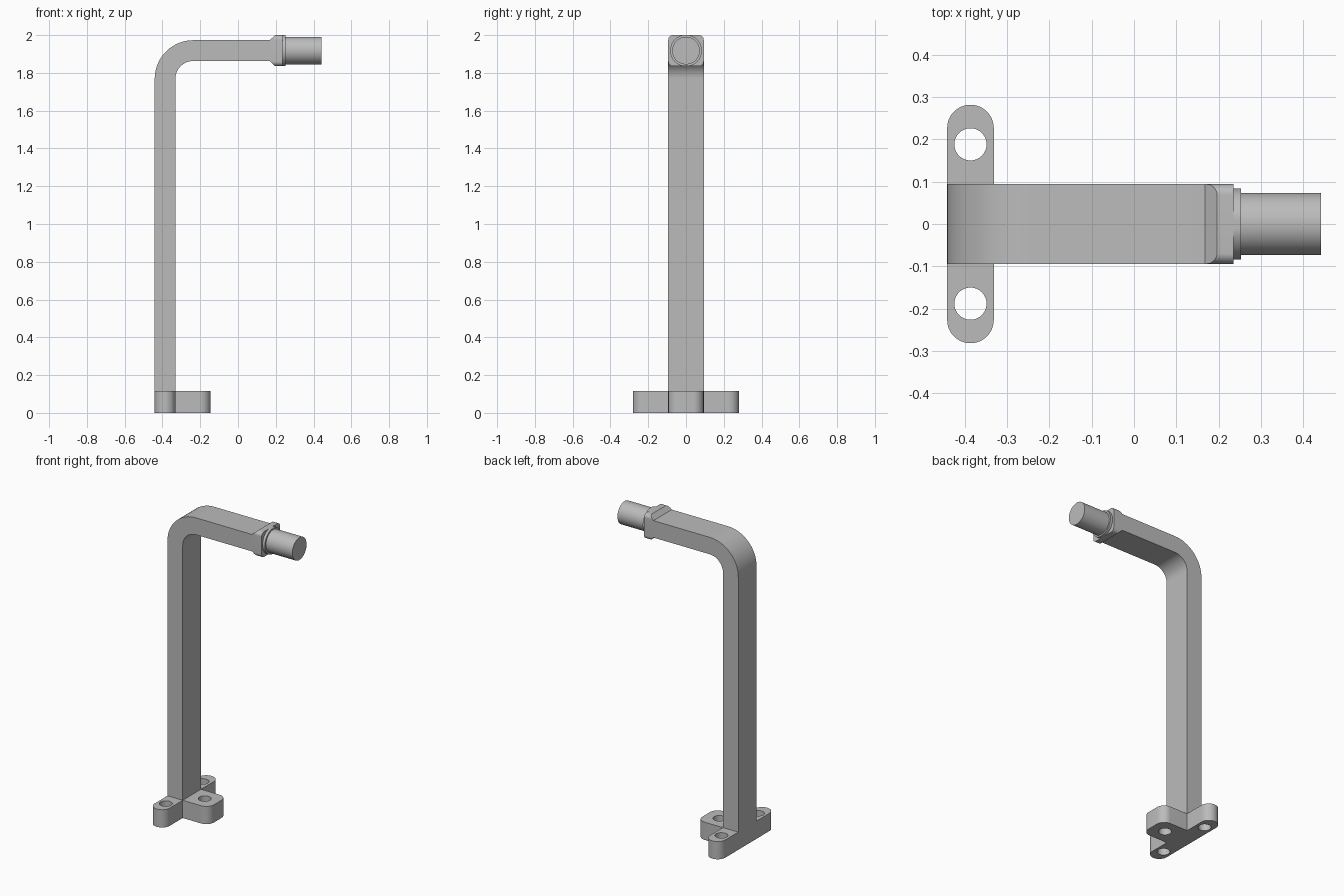
import bpy, bmesh
from math import sin, cos, pi, radians
from mathutils import Matrix, Vector

if "Cube" in bpy.data.objects:
    bpy.data.objects.remove(bpy.data.objects["Cube"], do_unlink=True)

grey = bpy.data.materials.new("plain grey")
colour = (0.5, 0.5, 0.5, 1)
grey.diffuse_color = colour
grey.use_nodes = True
grey.node_tree.nodes["Principled BSDF"].inputs["Base Color"].default_value = colour

BACK, FRONT = -0.441, -0.331      # column faces along x
HALF = 0.094                      # half width of the bar
AXIS = 1.918                      # height of the arm centre line
THICK = (FRONT - BACK) / 2
MID = (BACK + FRONT) / 2
BASE = 0.115                      # lug thickness
HOLE = 0.038


def arc(cx, cy, r, start, end, n=16):
    return [(cx + r * cos(radians(start + (end - start) * i / n)),
             cy + r * sin(radians(start + (end - start) * i / n))) for i in range(n + 1)]


def circle(cx, cy, r, n=48):
    return arc(cx, cy, r, 0, 360, n)[:-1]


def prism(name, loops, place, depth):
    """Fill closed 2D loops (outline, then holes), placed in space, and extrude by depth."""
    bm = bmesh.new()
    for loop in loops:
        vs = [bm.verts.new(place(*p)) for p in loop]
        for a, b in zip(vs, vs[1:] + vs[:1]):
            bm.edges.new((a, b))
    if len(loops) == 1:
        bm.faces.new(bm.verts[:])
    else:
        bmesh.ops.triangle_fill(bm, edges=bm.edges[:], use_beauty=True)
    new = bmesh.ops.extrude_face_region(bm, geom=bm.faces[:], use_keep_orig=True)
    bmesh.ops.translate(bm, vec=Vector(depth),
                        verts=[v for v in new["geom"] if isinstance(v, bmesh.types.BMVert)])
    bmesh.ops.recalc_face_normals(bm, faces=bm.faces[:])
    mesh = bpy.data.meshes.new(name)
    bm.to_mesh(mesh)
    bm.free()
    mesh.materials.append(grey)
    obj = bpy.data.objects.new(name, mesh)
    bpy.context.collection.objects.link(obj)
    return obj


def smooth(obj):
    bpy.ops.object.select_all(action="DESELECT")
    obj.select_set(True)
    bpy.context.view_layer.objects.active = obj
    bpy.ops.object.shade_smooth_by_angle(angle=radians(30))


# Bent bar: column, bend and arm in one side profile
R_OUT, R_IN = 0.204, 0.094
bend_x, bend_z = BACK + R_OUT, AXIS + THICK - R_OUT
profile = [(FRONT, 0), (BACK, 0)]
profile += arc(bend_x, bend_z, R_OUT, 180, 90)
profile += [(0.168, AXIS + THICK), (0.168, AXIS - THICK)]
profile += arc(bend_x, bend_z, R_IN, 90, 180)
smooth(prism("bent_bar", [profile], lambda x, z: (x, -HALF, z), (0, 2 * HALF, 0)))

# Side lugs with fully rounded ends, one on each side of the column
for side, label in ((1, "back"), (-1, "front")):
    outline = [(BACK, HALF)] + arc(MID, 0.2815 - THICK, THICK, 180, 0, 24) + [(FRONT, HALF)]
    lug = prism(label + "_lug", [outline, circle(MID, 0.188, HOLE)],
                lambda x, y, s=side: (x, s * y, 0), (0, 0, BASE))
    smooth(lug)

# Inner lug under the arm, with two rounded corners
end = -0.145
outline = [(FRONT, -HALF)]
outline += arc(end - THICK, THICK - HALF, THICK, -90, 0)
outline += arc(end - THICK, HALF - THICK, THICK, 0, 90) + [(FRONT, HALF)]
smooth(prism("inner_lug", [outline, circle(end - HALF, 0, HOLE)],
             lambda x, y: (x, y, 0), (0, 0, BASE)))

# Flared head: rounded block trimmed by a chamfered side profile
TOP, R = 2 - AXIS, 0.025
section = []
for sy, sz, a in ((1, 1, 0), (-1, 1, 90), (-1, -1, 180), (1, -1, 270)):
    section += arc(sy * (HALF - R), sz * (TOP - R), R, a, a + 90, 10)
head = prism("flared_head", [section], lambda y, z: (0.168, y, AXIS + z), (0.067, 0, 0))
taper = [(0.168, -THICK), (0.197, -TOP - 0.001), (0.3, -TOP - 0.001),
         (0.3, TOP + 0.001), (0.197, TOP + 0.001), (0.168, THICK)]
cutter = prism("head_trimmer", [taper], lambda x, z: (x, -0.2, AXIS + z), (0, 0.4, 0))
trim = head.modifiers.new("trim", "BOOLEAN")
trim.operation, trim.object, trim.solver = "INTERSECT", cutter, "EXACT"
bpy.context.view_layer.objects.active = head
bpy.ops.object.modifier_apply(modifier=trim.name)
bpy.data.objects.remove(cutter, do_unlink=True)
smooth(head)

# Collar, flattened to the block height, and round end pin
ring = [(y, max(-TOP, min(TOP, z))) for y, z in circle(0, 0, 0.084, 64)]
smooth(prism("collar", [ring], lambda y, z: (0.235, y, AXIS + z), (0.017, 0, 0)))
smooth(prism("end_pin", [circle(0, 0, 0.073, 64)],
             lambda y, z: (0.252, y, AXIS + z), (0.189, 0, 0)))
